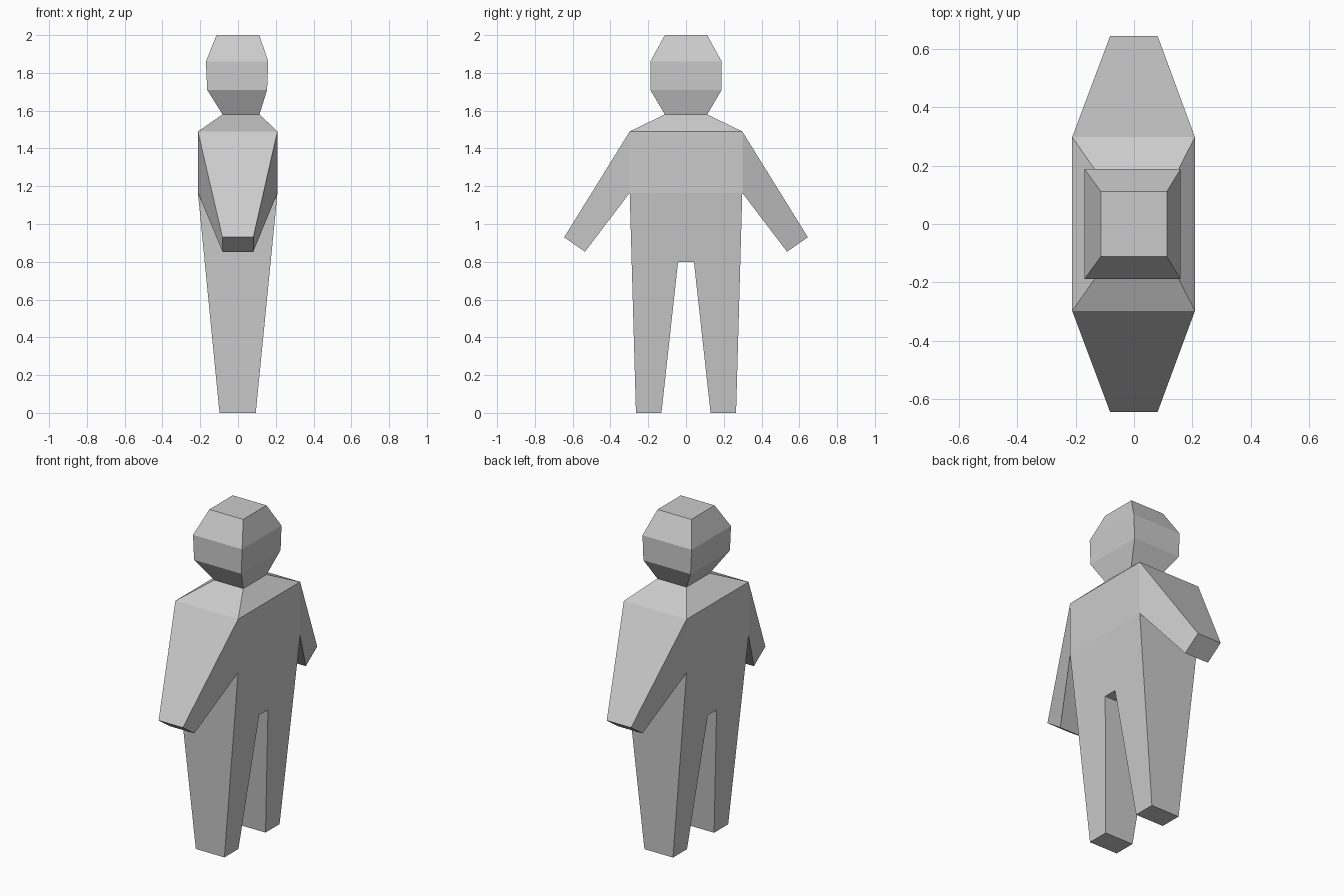
import bpy, bmesh

if "Cube" in bpy.data.objects:
    bpy.data.objects.remove(bpy.data.objects["Cube"])


def make_part(name, points, panels, open_edges=()):
    """Half silhouette panels in the y-z plane, given depth in x, mirrored across y.
    Each point is (y, z, x_min, x_max)."""
    bm = bmesh.new()
    back = {k: bm.verts.new((p[2], p[0], p[1])) for k, p in points.items()}
    front = {k: bm.verts.new((p[3], p[0], p[1])) for k, p in points.items()}
    count = {}
    for keys in panels:
        bm.faces.new([front[k] for k in keys])
        bm.faces.new([back[k] for k in reversed(keys)])
        for a, b in zip(keys, keys[1:] + keys[:1]):
            e = frozenset((a, b))
            count[e] = count.get(e, 0) + 1
    # Rim faces along the outer silhouette only
    for e, n in count.items():
        a, b = sorted(e)
        on_centre = points[a][0] == 0 and points[b][0] == 0
        if n == 1 and not on_centre and e not in open_edges:
            bm.faces.new((front[a], front[b], back[b], back[a]))
    bmesh.ops.recalc_face_normals(bm, faces=bm.faces[:])
    # Make the side panels face outward
    f = next(f for f in bm.faces if all(v in front.values() for v in f.verts))
    f.normal_update()
    if f.normal.x < 0:
        bmesh.ops.reverse_faces(bm, faces=bm.faces[:])
    mesh = bpy.data.meshes.new(name)
    bm.to_mesh(mesh)
    bm.free()
    obj = bpy.data.objects.new(name, mesh)
    bpy.context.collection.objects.link(obj)
    mod = obj.modifiers.new("Mirror", 'MIRROR')
    mod.use_axis = (False, True, False)
    mod.merge_threshold = 0.0005
    return obj


neck = (1.58, -0.082, 0.114)
shoulder = (1.49, -0.212, 0.209)
hip = (1.165, -0.212, 0.209)
crotch = (0.80, -0.176, 0.172)
hand_x = (-0.082, 0.081)
foot_x = (-0.098, 0.094)

# Torso with arm and leg
body_points = {
    "neck_c": (0, *neck), "neck": (0.112, *neck),
    "shoulder_c": (0, *shoulder), "shoulder": (0.298, *shoulder),
    "hip_c": (0, *hip), "hip": (0.298, *hip),
    "hand_out": (0.645, 0.93, *hand_x), "hand_in": (0.535, 0.853, *hand_x),
    "crotch_c": (0, *crotch), "crotch": (0.042, *crotch),
    "foot_in": (0.13, 0, *foot_x), "foot_out": (0.265, 0, *foot_x),
}
body_panels = [
    ["neck_c", "shoulder_c", "shoulder", "neck"],
    ["shoulder_c", "hip_c", "hip", "shoulder"],
    ["shoulder", "hip", "hand_in", "hand_out"],
    ["hip_c", "crotch_c", "crotch", "foot_in", "foot_out", "hip"],
]
make_part("body", body_points, body_panels, [frozenset(("neck_c", "neck"))])

# Head, resting directly on the neck opening
rings = [(0.112, *neck), (0.189, 1.71, -0.163, 0.154),
         (0.189, 1.86, -0.17, 0.16), (0.112, 2.0, -0.114, 0.113)]
head_points = {}
for i, r in enumerate(rings):
    head_points[f"c{i}"] = (0, *r[1:])
    head_points[f"s{i}"] = r
head_panels = [[f"c{i + 1}", f"c{i}", f"s{i}", f"s{i + 1}"] for i in range(3)]
make_part("head", head_points, head_panels, [frozenset(("c0", "s0"))])
